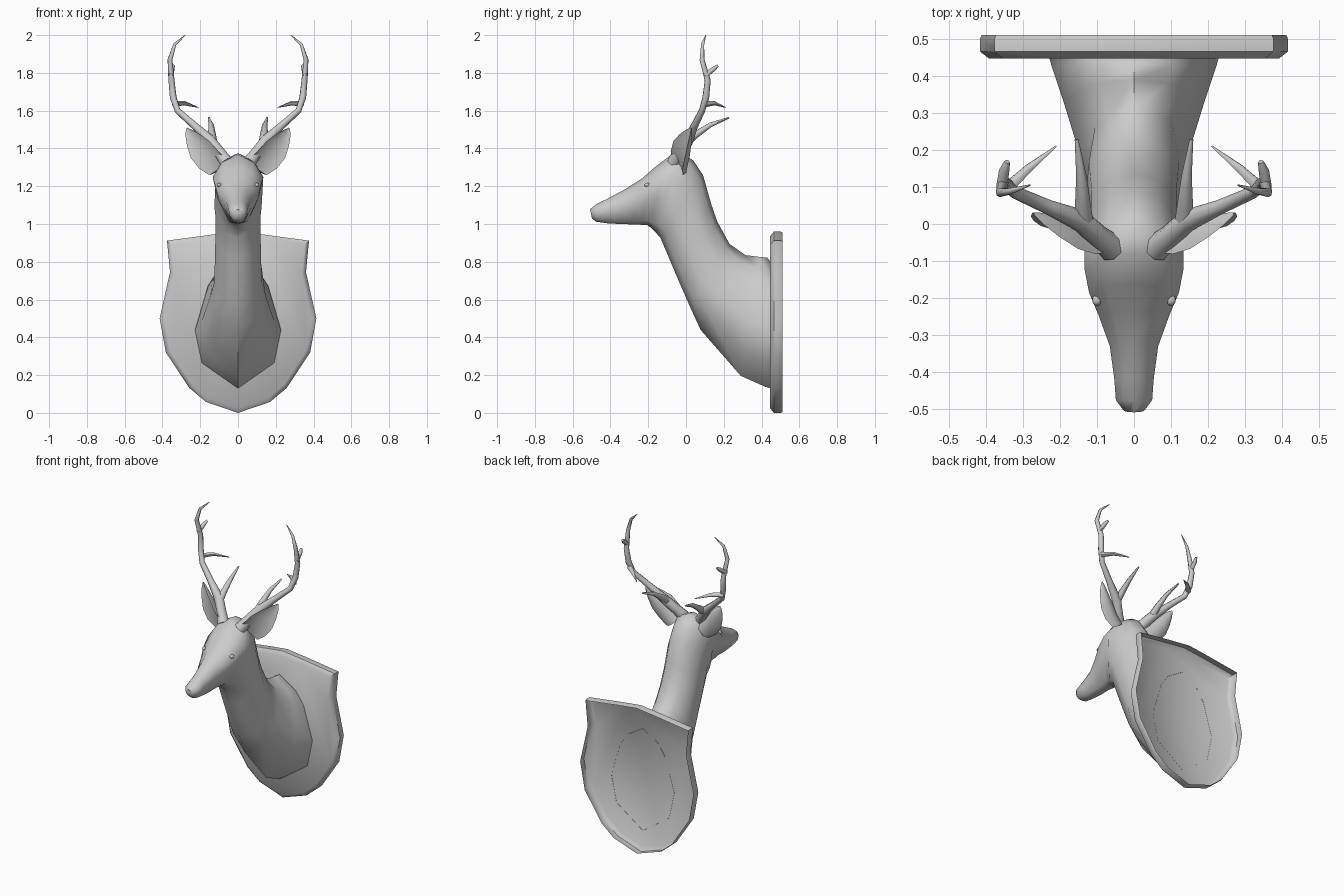
import bpy, bmesh, math
from mathutils import Vector

if "Cube" in bpy.data.objects:
    bpy.data.objects.remove(bpy.data.objects["Cube"])


def loft(name, rings, mirror=False, angle=45, start_cap=True):
    """Skin a list of equal-length closed rings and cap the ends."""
    bm = bmesh.new()
    vs = [[bm.verts.new(p) for p in r] for r in rings]
    n = len(rings[0])
    for a, b in zip(vs, vs[1:]):
        for i in range(n):
            j = (i + 1) % n
            bm.faces.new((a[i], a[j], b[j], b[i]))
    if start_cap:
        bm.faces.new(vs[0])
    bm.faces.new(vs[-1])
    bmesh.ops.recalc_face_normals(bm, faces=bm.faces)
    me = bpy.data.meshes.new(name)
    bm.to_mesh(me)
    bm.free()
    me.shade_smooth()
    me.set_sharp_from_angle(angle=math.radians(angle))
    ob = bpy.data.objects.new(name, me)
    bpy.context.collection.objects.link(ob)
    if mirror:
        ob.modifiers.new("Mirror", 'MIRROR').use_mirror_merge = False
    return ob


def tube(name, pts, sides=8):
    """Tapered tube through (x, y, z, radius) points, mirrored in x."""
    P = [Vector(p[:3]) for p in pts]
    rings = []
    for i, p in enumerate(P):
        t = (P[min(i + 1, len(P) - 1)] - P[max(i - 1, 0)]).normalized()
        u = t.cross(Vector((0, 1, -1))).normalized()
        v = t.cross(u)
        rings.append([p + pts[i][3] * (math.cos(a) * u + math.sin(a) * v)
                      for a in (2 * math.pi * k / sides for k in range(sides))])
    return loft(name, rings, True, 60)


# shield plaque: shell with chamfered front edge, open at the back
half = [(.13, .945), (.376, .912), (.36, .745), (.415, .5), (.382, .32),
        (.258, .132), (.17, .058)]
outline = [(0, .96)] + half + [(0, 0)] + [(-x, z) for x, z in reversed(half)]


def shield(y, k):
    return [(x * (1 - k / .41), y, .48 + (z - .48) * (1 - k / .48)) for x, z in outline]


loft("plaque", [shield(.51, .004), shield(.5, 0), shield(.465, 0), shield(.446, .024)],
     angle=50, start_cap=False)

# neck and head: section shapes as (height fraction, width fraction)
SHAPES = {
    'c': [(0, 0), (.2, .84), (.46, 1), (.78, .72), (.9, .48), (1, 0)],
    'n': [(0, 0), (.1, .6), (.36, 1), (.7, .95), (.92, .55), (1, 0)],
    'h': [(0, 0), (.06, .38), (.38, .8), (.68, 1), (.9, .62), (1, 0)],
    'm': [(0, 0), (.06, .55), (.35, .9), (.65, 1), (.92, .6), (1, 0)],
}
# shape, top y z, bottom y z, half width
sections = [
    ('c', .447, .80, .447, .13, .228),
    ('c', .43, .822, .42, .138, .222),
    ('c', .39, .826, .29, .196, .192),
    ('c', .315, .835, .077, .44, .146),
    ('n', .23, .895, .02, .565, .128),
    ('n', .167, 1.01, -.035, .69, .122),
    ('n', .135, 1.10, -.09, .82, .12),
    ('n', .09, 1.26, -.135, .926, .12),
    ('n', .04, 1.335, -.16, .955, .125),
    ('h', -.02, 1.375, -.185, .98, .134),
    ('h', -.08, 1.365, -.205, .994, .134),
    ('h', -.16, 1.305, -.24, .996, .121),
    ('h', -.23, 1.243, -.285, .998, .095),
    ('m', -.32, 1.185, -.35, 1.0, .065),
    ('m', -.42, 1.132, -.42, 1.004, .053),
    ('m', -.475, 1.105, -.475, 1.012, .049),
    ('m', -.508, 1.078, -.498, 1.03, .027),
]
rings = []
for s, ty, tz, by, bz, w in sections:
    top, bot = Vector((0, ty, tz)), Vector((0, by, bz))
    pr = SHAPES[s]
    right = [bot.lerp(top, u) + Vector((f * w, 0, 0)) for u, f in pr]
    left = [bot.lerp(top, u) - Vector((f * w, 0, 0)) for u, f in reversed(pr[1:-1])]
    rings.append(right + left)
loft("neck_and_head", rings, angle=60, start_cap=False)

# cupped ears opening forward and outward: axis point, half width, cup depth
ears = [(.095, -.03, 1.30, .07, .03), (.145, -.028, 1.34, .075, .04),
        (.19, -.015, 1.395, .073, .04), (.228, .003, 1.445, .05, .03),
        (.256, .018, 1.483, .026, .017), (.271, .028, 1.507, .005, .004)]
p, fwd = Vector((.68, .42, -.6)), Vector((.45, -.89, 0))
rings = []
for x, y, z, w, d in ears:
    c = Vector((x, y, z))
    rings.append([c + p * w + fwd * d * .6, c + p * w * .7 - fwd * d * .4, c - fwd * d * .8,
                  c - p * w * .7 - fwd * d * .4, c - p * w + fwd * d * .6, c - fwd * d * .2])
loft("ears", rings, True, 60)

# eyes
bm = bmesh.new()
bmesh.ops.create_uvsphere(bm, u_segments=10, v_segments=6, radius=.016)
bmesh.ops.scale(bm, vec=(.8, 1, .7), verts=bm.verts)
bmesh.ops.translate(bm, verts=bm.verts, vec=(.1, -.205, 1.207))
me = bpy.data.meshes.new("eyes")
bm.to_mesh(me)
bm.free()
me.shade_smooth()
eyes = bpy.data.objects.new("eyes", me)
bpy.context.collection.objects.link(eyes)
eyes.modifiers.new("Mirror", 'MIRROR')

# antlers: main beam and three tines
tube("antler_beam", [
    (.06, -.065, 1.325, .038), (.095, -.035, 1.375, .032), (.145, .01, 1.44, .03),
    (.23, .045, 1.52, .02), (.32, .085, 1.60, .017), (.343, .105, 1.67, .018),
    (.352, .115, 1.76, .016), (.36, .085, 1.87, .013), (.335, .088, 1.95, .009),
    (.28, .105, 2.0, .002)])
tube("antler_brow_tine", [(.135, .0, 1.43, .026), (.138, .055, 1.475, .021),
                          (.142, .13, 1.525, .014), (.155, .228, 1.563, .005)], 6)
tube("antler_middle_tine", [(.338, .1, 1.635, .017), (.285, .15, 1.64, .012),
                            (.21, .21, 1.617, .002)], 6)
tube("antler_upper_tine", [(.357, .1, 1.785, .015), (.35, .145, 1.82, .014),
                           (.342, .168, 1.838, .008)], 6)
